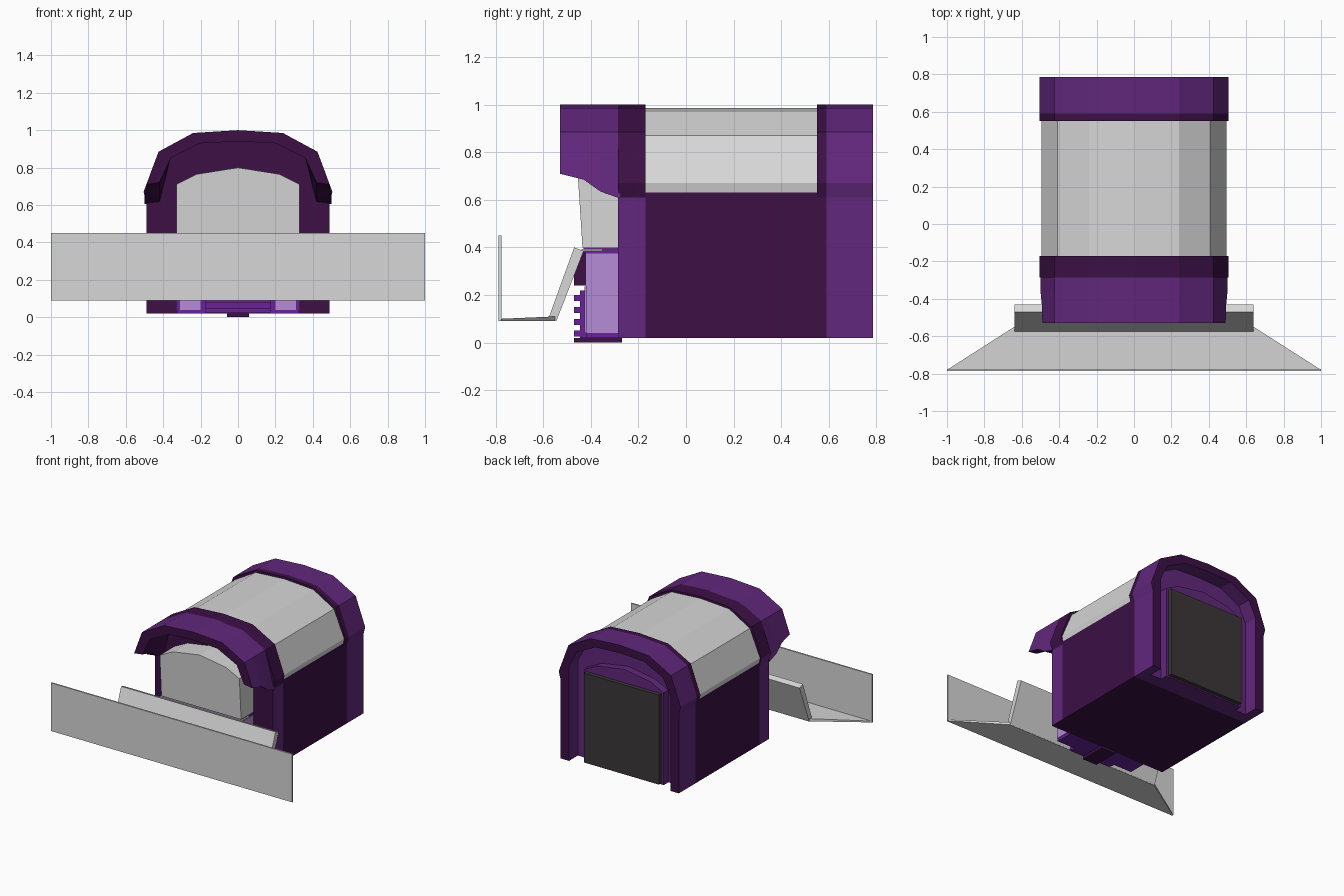
import bpy, bmesh, math

if "Cube" in bpy.data.objects:
    bpy.data.objects.remove(bpy.data.objects["Cube"])

def mat(name, r, g, b):
    m = bpy.data.materials.new(name)
    m.diffuse_color = (r, g, b, 1)
    m.use_nodes = True
    m.node_tree.nodes["Principled BSDF"].inputs["Base Color"].default_value = m.diffuse_color
    return m

WHITE = mat("off_white", .68, .68, .68)
MID = mat("purple", .12, .02, .2)
DARK = mat("dark_purple", .045, .005, .06)
BRIGHT = mat("bright_purple", .14, .016, .32)
LILAC = mat("lilac", .47, .26, .68)
BLACK = mat("charcoal", .045, .038, .04)

def mirror(half):
    """Mirror a half outline (ending on x = 0) into a full one."""
    return half + [(-x, z) for x, z in reversed(half) if x > 0]

def loft(name, stations, mats, rule=None):
    """Skin outlines [(y, [(x, z)...])...] into a closed solid."""
    bm = bmesh.new()
    rings = [[bm.verts.new((x, y, z)) for x, z in pts] for y, pts in stations]
    for a, b in zip(rings, rings[1:]):
        n = len(a)
        for i in range(n):
            bm.faces.new((a[i], a[(i + 1) % n], b[(i + 1) % n], b[i]))
    bm.faces.new(rings[0])
    bm.faces.new(rings[-1])
    bmesh.ops.recalc_face_normals(bm, faces=bm.faces)
    if rule:
        for f in bm.faces:
            f.material_index = rule(f.calc_center_median(), f.normal)
    me = bpy.data.meshes.new(name)
    bm.to_mesh(me)
    bm.free()
    for m in mats:
        me.materials.append(m)
    ob = bpy.data.objects.new(name, me)
    bpy.context.collection.objects.link(ob)
    return ob

def box(name, x0, x1, y0, y1, z0, z1, m):
    p = [(x0, z0), (x1, z0), (x1, z1), (x0, z1)]
    return loft(name, [(y0, p), (y1, p)], [m])

def side_plate(name, half_width, yz, m):
    """Extrude a side outline of (y, z) across x."""
    ob = loft(name, [(-half_width, yz), (half_width, yz)], [m])
    for v in ob.data.vertices:           # swap the x and y axes
        v.co = (v.co.y, v.co.x, v.co.z)
    ob.data.flip_normals()
    return ob

# Shared outlines
TOP = [(.425, .885), (.24, .985), (0, 1)]
IN_TOP = [(.36, .85), (.2, .93), (0, .94)]
outer = mirror([(.49, .02), (.49, .61), (.505, .67)] + TOP)
inner_wall = mirror([(.42, .02), (.42, .61), (.42, .73)] + IN_TOP)
dome = mirror([(.33, .02), (.33, .71), (.22, .765), (0, .8)])

# Side walls and floor
box("body", -.49, .49, -.17, .585, .02, .63, DARK)

# White roof between the arches
half_roof = [(.485, .62), (.495, .67), (.41, .87), (.24, .97), (0, .985)]
roof = mirror(half_roof)
loft("roof", [(-.18, roof), (.56, roof)], [WHITE])

# Front arch: purple pillars below, dark band above
loft("front_arch", [(-.285, outer), (-.17, outer)], [MID, DARK],
     lambda c, n: 0 if abs(n.x) > .9 and c.z < .64 else 1)

# Hood reaching forward, its lower edge rising to the front
def hood_outline(x, z):
    return mirror([(x, z)] + TOP) + mirror([(.42, z + .01)] + IN_TOP)[::-1]
loft("hood", [(-.53, hood_outline(.49, .71)), (-.43, hood_outline(.493, .685)),
              (-.36, hood_outline(.5, .635)), (-.275, hood_outline(.5, .605))],
     [MID, DARK],
     lambda c, n: 0 if abs(n.y) < .5 and n.x * c.x + n.z * (c.z - .6) > .02 else 1)

# Rear arch: dark band, purple outside, open recess at the back
loft("rear_band", [(.55, outer), (.59, outer)], [DARK])
loft("rear_core", [(.59, outer), (.68, outer)], [MID])
ring = outer + inner_wall[::-1]
loft("rear_rim", [(.68, ring), (.785, ring)], [MID, DARK],
     lambda c, n: 1 if n.y > .5 else 0)
loft("rear_dome", [(.67, dome), (.735, dome)], [MID])
box("rear_door", -.31, .31, .73, .765, .03, .7, BLACK)

# Windscreen under the hood
screen = mirror([(.33, .4), (.33, .71), (.22, .765), (0, .8)])
loft("windscreen", [(-.455, screen), (-.28, screen)], [WHITE])
for v in bpy.data.objects["windscreen"].data.vertices:
    if v.co.z < .5 and v.co.y < -.4:
        v.co.y = -.435

# Nose below the windscreen
box("nose", -.325, .325, -.42, -.28, .02, .38, BRIGHT)
box("nose_ledge", -.33, .33, -.43, -.28, .38, .4, MID)
box("nose_bumper", -.325, .325, -.47, -.42, .24, .38, DARK)
box("nose_centre", -.175, .175, -.445, -.41, .02, .22, BRIGHT)
box("tow_plate", -.06, .06, -.47, -.27, 0, .02, DARK)
for i in range(4):
    z = .025 + i * .05
    box("grille_slat", -.175, .175, -.47, -.44, z, z + .025, BRIGHT)
for s in (-1, 1):
    x = sorted((s * .2, s * .31))
    box("front_lamp", x[0], x[1], -.426, -.415, .04, .235, LILAC)
    x = sorted((s * .32, s * .33))
    box("nose_side_panel", x[0], x[1], -.42, -.285, .04, .375, LILAC)

# Wide front blade, tapered floor, sloping back plate and bracket
box("front_blade", -1, 1, -.787, -.775, .09, .45, WHITE)
def strip(w, z0, z1):
    return [(-w, z0), (w, z0), (w, z1), (-w, z1)]
loft("blade_floor", [(-.78, strip(1, .09, .1)), (-.55, strip(.64, .09, .11))], [WHITE])
side_plate("blade_slope", .64,
           [(-.575, .11), (-.545, .09), (-.43, .385), (-.47, .4)], WHITE)
box("blade_bracket", -.34, .34, -.44, -.35, .384, .394, WHITE)
